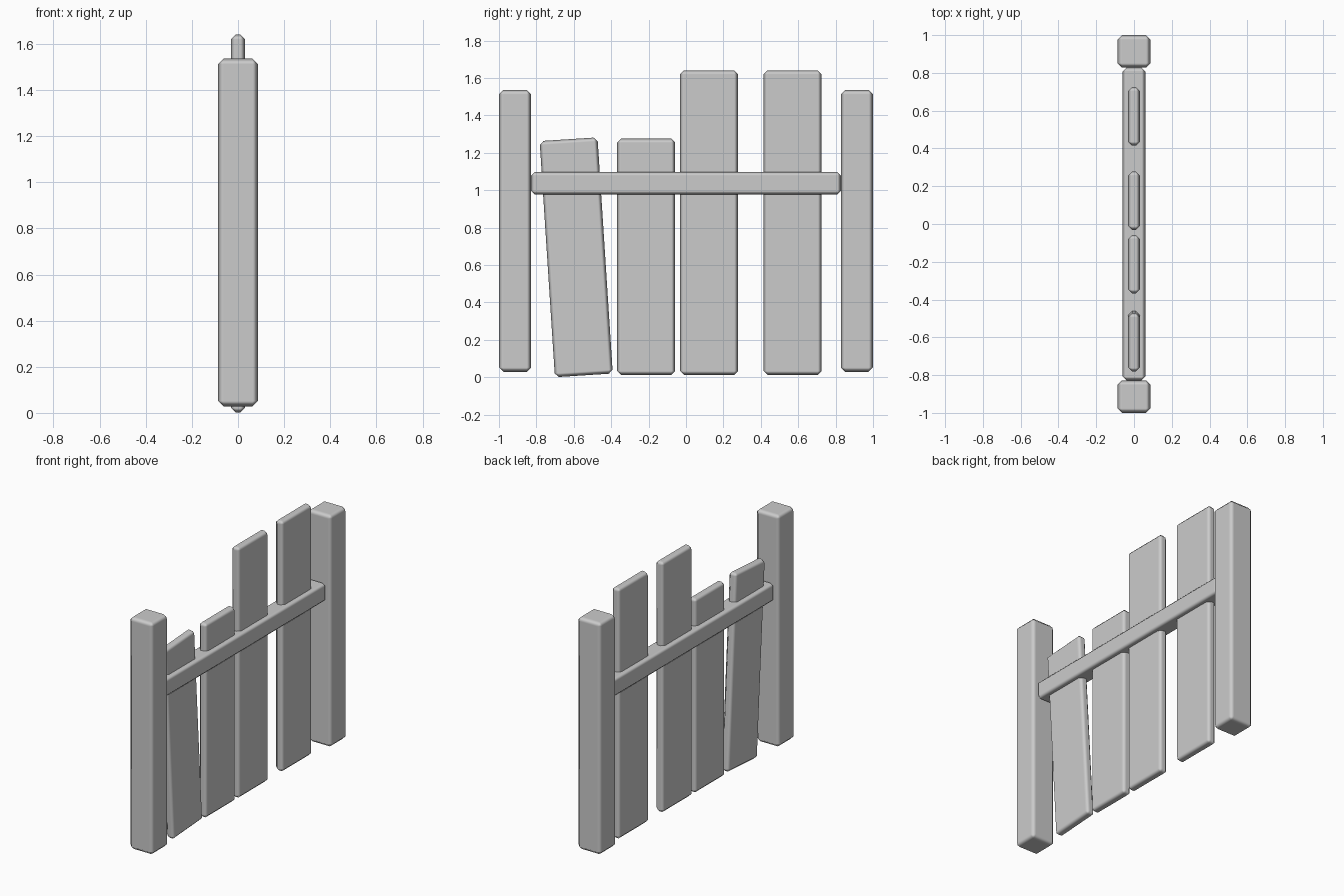
import bpy, math

if "Cube" in bpy.data.objects:
    bpy.data.objects.remove(bpy.data.objects["Cube"])


def beam(name, size, loc, bevel, tilt=0.0):
    """Chamfered box with softly shaded edges."""
    bpy.ops.mesh.primitive_cube_add(size=1, location=loc)
    ob = bpy.context.object
    ob.name = name
    ob.scale = size
    bpy.ops.object.transform_apply(location=False, rotation=False, scale=True)
    ob.rotation_euler.x = tilt
    mod = ob.modifiers.new("chamfer", 'BEVEL')
    mod.width = bevel
    mod.segments = 1
    mod.harden_normals = True
    bpy.ops.object.shade_smooth()
    return ob


# End posts
for side, y in (("left", -0.914), ("right", 0.914)):
    beam("post_" + side, (0.174, 0.172, 1.508), (0, y, 0.782), 0.024)

# Cross rail between the posts
beam("rail", (0.12, 1.656, 0.122), (0, 0, 1.037), 0.02)

# Upright planks: centre y, bottom z, top z
for i, (y, z0, z1) in enumerate([(-0.213, 0.012, 1.275),
                                 (0.123, 0.012, 1.64),
                                 (0.570, 0.012, 1.64)]):
    beam(f"plank_{i + 1}", (0.062, 0.31, z1 - z0), (0, y, (z0 + z1) / 2), 0.021)

# Leaning plank
beam("plank_leaning", (0.062, 0.31, 1.265), (0, -0.587, 0.641), 0.021,
     math.radians(3.7))
